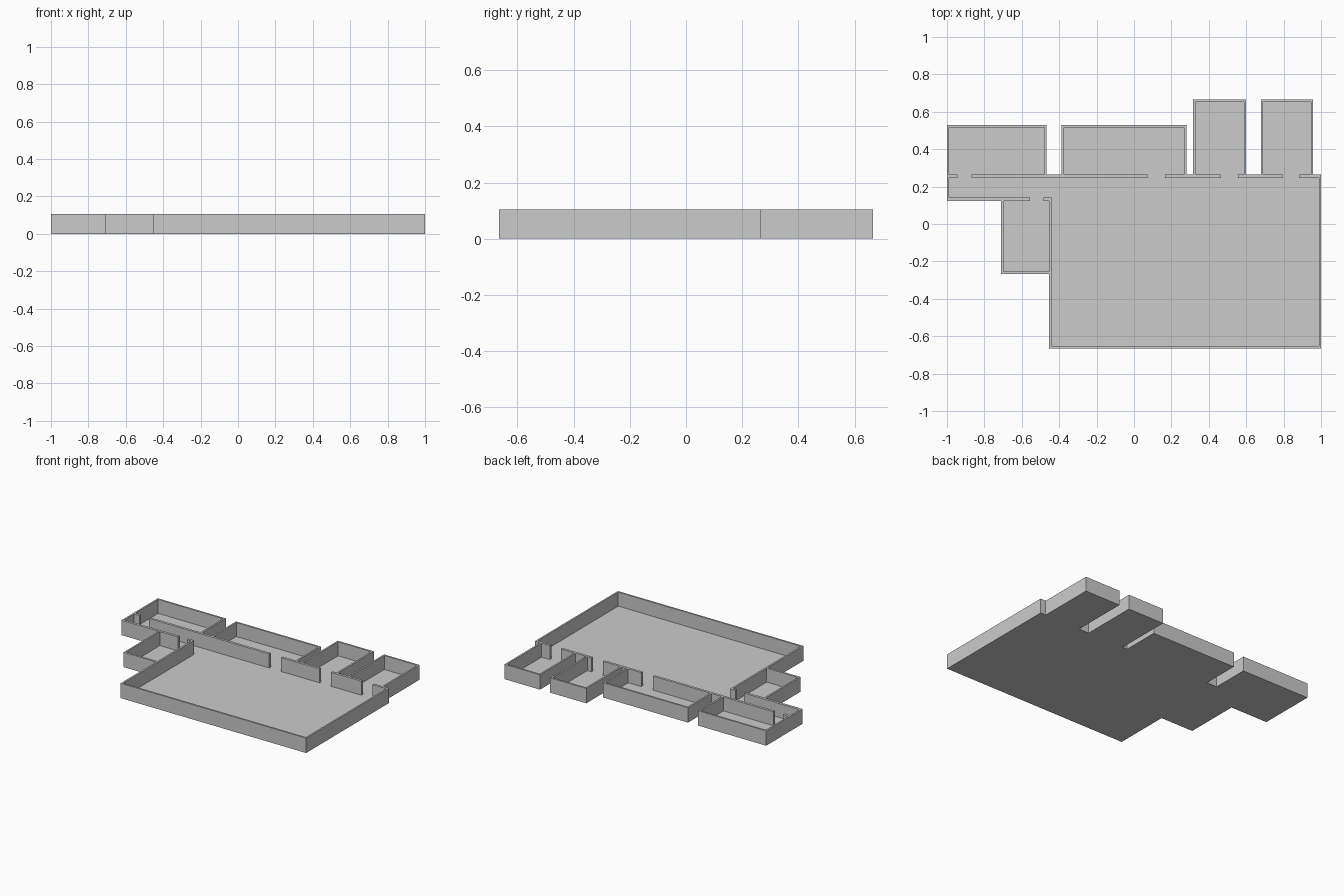
import bpy, bmesh

cube = bpy.data.objects.get("Cube")
if cube:
    bpy.data.objects.remove(cube, do_unlink=True)

HEIGHT, SLAB = 0.105, 0.006

# Rectangles are (x0, x1, y0, y1): the outside of each room
outer = [
    (-1.0, -0.467, 0.25, 0.53),      # back rooms, right to left
    (-0.387, 0.28, 0.25, 0.53),
    (0.316, 0.60, 0.25, 0.665),
    (0.679, 0.958, 0.25, 0.665),
    (-1.0, 1.0, 0.123, 0.265),       # corridor
    (-0.71, -0.45, -0.268, 0.13),    # small side room
    (-0.455, 1.0, -0.665, 0.265),    # hall
]
# The open floor inside each room
inner = [
    (-0.988, -0.479, 0.265, 0.517),
    (-0.375, 0.268, 0.265, 0.517),
    (0.328, 0.588, 0.265, 0.652),
    (0.691, 0.946, 0.265, 0.652),
    (-0.988, 0.988, 0.141, 0.247),
    (-0.698, -0.455, -0.253, 0.123),
    (-0.442, 0.988, -0.652, 0.247),
]
# Doorways: gaps in the walls on either side of the corridor
doors = [(a, b, 0.247, 0.265) for a, b in
         [(-0.945, -0.87), (0.072, 0.165), (0.465, 0.556), (0.795, 0.882)]]
doors.append((-0.555, -0.485, 0.123, 0.141))


def inside(x, y, rects):
    return any(a < x < b and c < y < d for a, b, c, d in rects)


def plan_solid(name, test, z0, z1, mat):
    """Fill the plan cells that pass the test, merge them and extrude them."""
    rects = outer + inner + doors
    xs = sorted({v for r in rects for v in r[:2]})
    ys = sorted({v for r in rects for v in r[2:]})
    bm = bmesh.new()
    grid = {}

    def vert(i, j):
        if (i, j) not in grid:
            grid[i, j] = bm.verts.new((xs[i], ys[j], z0))
        return grid[i, j]

    for i in range(len(xs) - 1):
        for j in range(len(ys) - 1):
            if test((xs[i] + xs[i + 1]) / 2, (ys[j] + ys[j + 1]) / 2):
                bm.faces.new([vert(i, j), vert(i + 1, j),
                              vert(i + 1, j + 1), vert(i, j + 1)])
    ext = bmesh.ops.extrude_face_region(bm, geom=bm.faces[:], use_keep_orig=True)
    top = [g for g in ext["geom"] if isinstance(g, bmesh.types.BMVert)]
    bmesh.ops.translate(bm, verts=top, vec=(0, 0, z1 - z0))
    bmesh.ops.recalc_face_normals(bm, faces=bm.faces[:])
    bmesh.ops.dissolve_limit(bm, angle_limit=0.01, verts=bm.verts[:], edges=bm.edges[:])
    mesh = bpy.data.meshes.new(name)
    bm.to_mesh(mesh)
    bm.free()
    mesh.materials.append(mat)
    obj = bpy.data.objects.new(name, mesh)
    bpy.context.collection.objects.link(obj)
    return obj


# Plain grey for everything
grey = bpy.data.materials.new("light_grey")
grey.use_nodes = True
colour = (0.6, 0.6, 0.6, 1)
grey.diffuse_color = colour
grey.node_tree.nodes["Principled BSDF"].inputs["Base Color"].default_value = colour

# Floor slab under the whole plan, walls standing on it
plan_solid("floor", lambda x, y: inside(x, y, outer), 0, SLAB, grey)
plan_solid("walls", lambda x, y: inside(x, y, outer) and not inside(x, y, inner + doors),
           SLAB, HEIGHT, grey)
